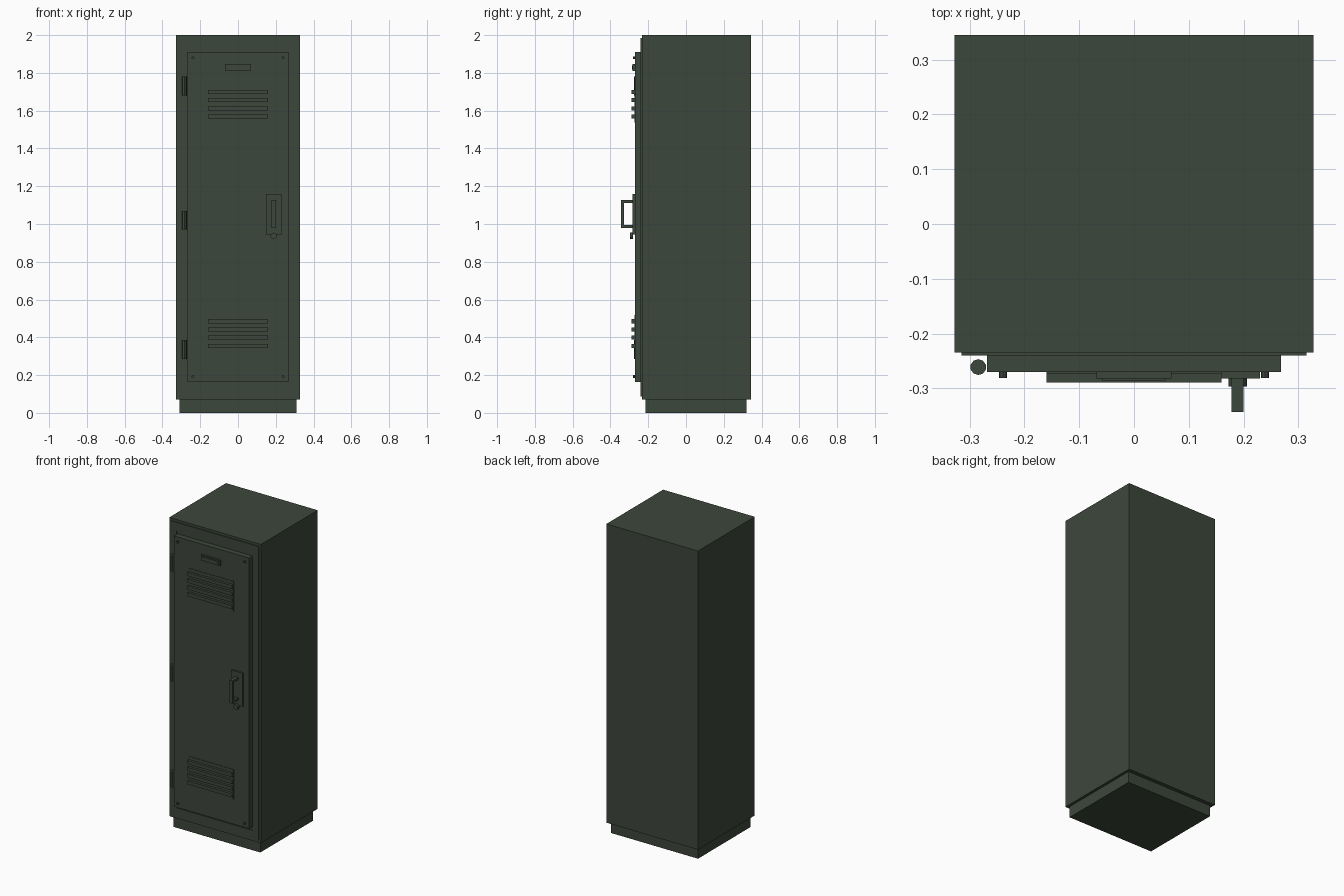
import bpy, bmesh
from mathutils import Matrix, Vector

if "Cube" in bpy.data.objects:
    bpy.data.objects.remove(bpy.data.objects["Cube"])

green = bpy.data.materials.new("dark_olive_green")
green.diffuse_color = (0.046, 0.063, 0.044, 1)
green.use_nodes = True
green.node_tree.nodes["Principled BSDF"].inputs["Base Color"].default_value = green.diffuse_color


def make_object(name, bm):
    bmesh.ops.recalc_face_normals(bm, faces=bm.faces)
    mesh = bpy.data.meshes.new(name)
    bm.to_mesh(mesh)
    bm.free()
    mesh.materials.append(green)
    obj = bpy.data.objects.new(name, mesh)
    bpy.context.collection.objects.link(obj)
    return obj


def boxes(name, *bounds):
    """One object from boxes given as (x0, x1, y0, y1, z0, z1)."""
    bm = bmesh.new()
    for x0, x1, y0, y1, z0, z1 in bounds:
        centre = Vector((x0 + x1, y0 + y1, z0 + z1)) / 2
        size = Matrix.Diagonal((x1 - x0, y1 - y0, z1 - z0, 1))
        bmesh.ops.create_cube(bm, size=1, matrix=Matrix.Translation(centre) @ size)
    return make_object(name, bm)


def cylinder(name, centre, radius, length, axis, sides=12):
    bm = bmesh.new()
    turn = Vector((0, 0, 1)).rotation_difference(Vector(axis)).to_matrix().to_4x4()
    bmesh.ops.create_cone(bm, cap_ends=True, segments=sides, radius1=radius,
                          radius2=radius, depth=length,
                          matrix=Matrix.Translation(centre) @ turn)
    return make_object(name, bm)


def ring(x0, x1, z0, z1, ix0, ix1, iz0, iz1, y0, y1):
    """Four bars around a rectangular opening."""
    return [(x0, ix0, y0, y1, z0, z1), (ix1, x1, y0, y1, z0, z1),
            (ix0, ix1, y0, y1, z0, iz0), (ix0, ix1, y0, y1, iz1, z1)]


# Cabinet and its recessed base
boxes("plinth", (-0.31, 0.31, -0.215, 0.32, 0, 0.08))
boxes("cabinet", (-0.327, 0.327, -0.234, 0.345, 0.072, 2.0))

# Raised border and the door within it
boxes("front_frame", *ring(-0.315, 0.315, 0.087, 1.985,
                           -0.272, 0.272, 0.142, 1.93, -0.24, -0.233))
boxes("door", (-0.268, 0.268, -0.27, -0.233, 0.163, 1.91))

# Louvred vents at the top and bottom of the door
for place, zc in (("upper", 1.634), ("lower", 0.42)):
    boxes(place + "_vent_plate", (-0.16, 0.16, -0.273, -0.268, zc - 0.097, zc + 0.097))
    slats = []
    for i in range(4):
        z = zc + (i - 1.5) * 0.0435
        slats.append((-0.16, 0.16, -0.289, -0.271, z - 0.011, z + 0.011))
    boxes(place + "_vent_slats", *slats)

# Label holder
boxes("label_holder", (-0.068, 0.068, -0.282, -0.268, 1.81, 1.846))
boxes("label_insert", (-0.057, 0.057, -0.286, -0.281, 1.818, 1.838))

# Hinges down the left edge
for z in (0.335, 1.02, 1.73):
    cylinder("hinge", (-0.284, -0.261, z), 0.0145, 0.1, (0, 0, 1), 10)

# Corner screws
for x in (-0.239, 0.239):
    for z in (0.192, 1.88):
        cylinder("corner_screw", (x, -0.275, z), 0.0075, 0.012, (0, 1, 0), 8)

# Latch plate, pull handle and lock
boxes("latch_plate", (0.148, 0.23, -0.282, -0.268, 0.945, 1.16))
boxes("pull_handle",
      (0.178, 0.2, -0.343, -0.328, 0.98, 1.127),
      (0.178, 0.2, -0.33, -0.28, 0.98, 0.995),
      (0.178, 0.2, -0.33, -0.28, 1.112, 1.127))
cylinder("lock", (0.189, -0.288, 0.937), 0.017, 0.016, (0, 1, 0))
